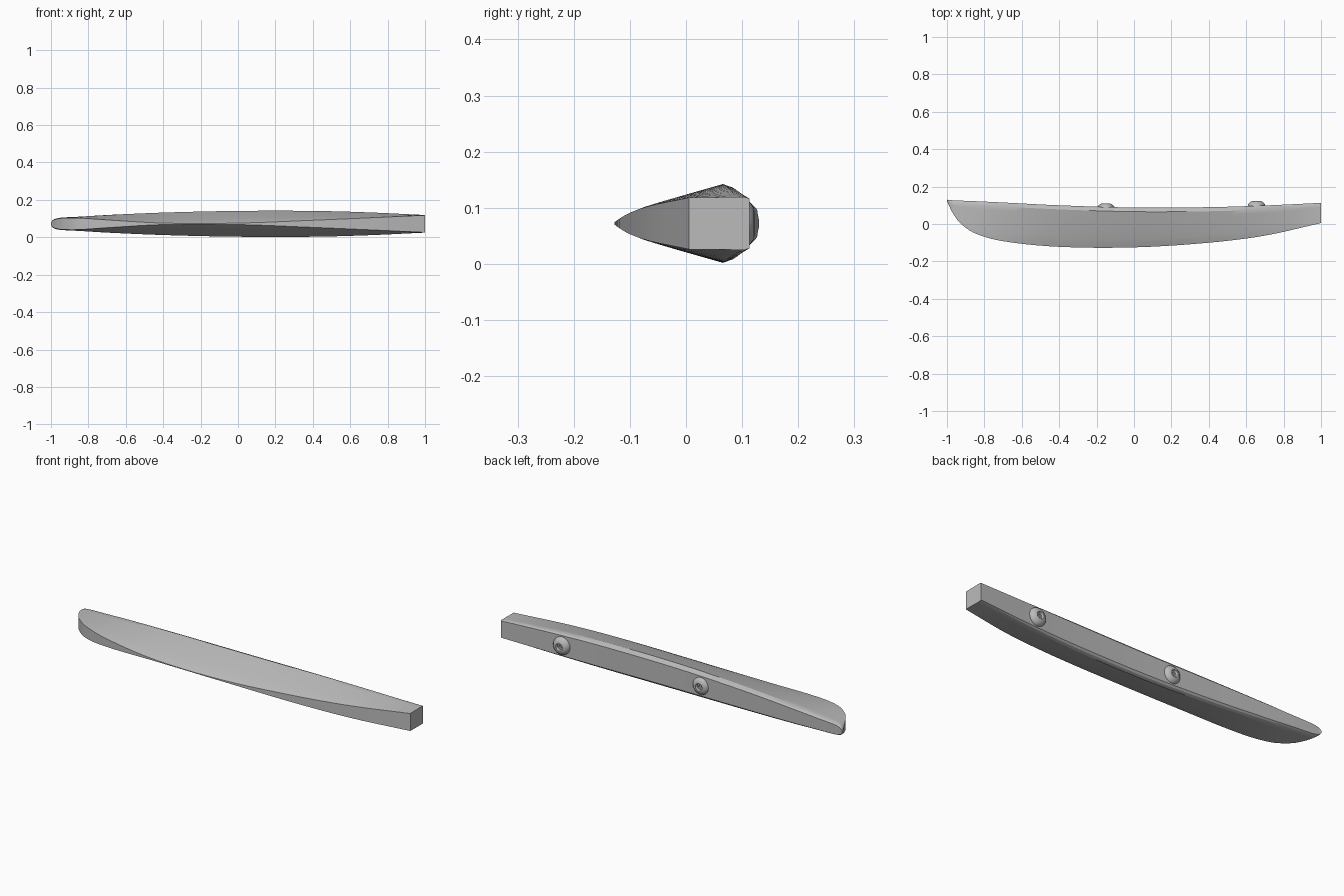
import bpy, bmesh, math
from mathutils import Matrix, Vector

default_cube = bpy.data.objects.get("Cube")
if default_cube:
    bpy.data.objects.remove(default_cube, do_unlink=True)

MIDDLE = 0.072

grey = bpy.data.materials.new("plain_grey")
grey.use_nodes = True
colour = (0.5, 0.5, 0.5, 1)
grey.diffuse_color = colour
grey.node_tree.nodes["Principled BSDF"].inputs["Base Color"].default_value = colour

# Stations along the body: x, front y, back y, half thickness, half height of front flat
STATIONS = [
    (-1.0, 0.12, 0.13, 0.008, 0.007),
    (-0.99, 0.1, 0.128, 0.02, 0.018),
    (-0.97, 0.06, 0.127, 0.029, 0.026),
    (-0.93, 0.005, 0.125, 0.034, 0.031),
    (-0.85, -0.05, 0.122, 0.038, 0.031),
    (-0.7, -0.092, 0.115, 0.047, 0.021),
    (-0.4, -0.122, 0.1, 0.06, 0.004),
    (0.0, -0.125, 0.088, 0.069, 0.004),
    (0.4, -0.1, 0.09, 0.069, 0.019),
    (0.7, -0.062, 0.099, 0.061, 0.032),
    (1.0, 0.005, 0.113, 0.047, 0.046),
]


def smooth_stations(steps):
    """Hermite curve through the stations, evenly stepped in each gap."""
    count = len(STATIONS)

    def slope(i, k):
        a, b = STATIONS[max(i - 1, 0)], STATIONS[min(i + 1, count - 1)]
        return (b[k] - a[k]) / (b[0] - a[0])

    result = []
    for i in range(count - 1):
        a, b = STATIONS[i], STATIONS[i + 1]
        gap = b[0] - a[0]
        for s in range(steps):
            t = s / steps
            row = [a[0] + gap * t]
            for k in range(1, len(a)):
                ease = t * t * (3 - 2 * t)
                row.append(a[k] * (1 - ease) + b[k] * ease
                           + gap * slope(i, k) * t * (1 - t) ** 2
                           - gap * slope(i + 1, k) * t * t * (1 - t))
            result.append(row)
    return result + [list(STATIONS[-1])]


def section(x, front, back, half, flat):
    """Closed teardrop outline: flat front, bulged sides, chamfered flat back."""
    chamfer = min(0.022, (back - front) * 0.3)
    shoulder = back - chamfer
    upper = []
    for i in range(9):
        t = i / 8
        upper.append((front + (shoulder - front) * t,
                      flat + (half - flat) * t ** 0.85))
    edge = 0.78 + 0.16 * max(0, x) ** 2
    upper.append((back - chamfer * 0.35, half * (1 + edge) / 2 + half * 0.03))
    upper.append((back, half * edge))
    outline = upper + [(y, -z) for y, z in reversed(upper)]
    return [Vector((x, y, MIDDLE + z)) for y, z in outline]


def finish(bm, name, angle):
    bmesh.ops.recalc_face_normals(bm, faces=bm.faces[:])
    mesh = bpy.data.meshes.new(name)
    bm.to_mesh(mesh)
    bm.free()
    mesh.materials.append(grey)
    obj = bpy.data.objects.new(name, mesh)
    bpy.context.collection.objects.link(obj)
    bpy.ops.object.select_all(action="DESELECT")
    obj.select_set(True)
    bpy.context.view_layer.objects.active = obj
    bpy.ops.object.shade_smooth_by_angle(angle=math.radians(angle))
    return obj


# Long curved body, lofted through the sections
bm = bmesh.new()
rings = [[bm.verts.new(p) for p in section(*row)] for row in smooth_stations(5)]
for a, b in zip(rings, rings[1:]):
    for i in range(len(a)):
        j = (i + 1) % len(a)
        bm.faces.new((a[i], a[j], b[j], b[i]))
bm.faces.new(rings[0])
bm.faces.new(rings[-1])
finish(bm, "body", 25)


# Round mounting bosses on the back, each with a recessed centre
def boss(name, x, y):
    profile = [(0.047, -0.008), (0.045, 0.003), (0.038, 0.011), (0.028, 0.018),
               (0.019, 0.019), (0.015, 0.009), (0.008, 0.009), (0.007, 0.002), (0, 0.002)]
    bm = bmesh.new()
    points = [bm.verts.new((r, 0, h)) for r, h in profile]
    edges = [bm.edges.new(pair) for pair in zip(points, points[1:])]
    bmesh.ops.spin(bm, geom=points + edges, cent=(0, 0, 0), axis=(0, 0, 1),
                   angle=math.tau, steps=24)
    bmesh.ops.remove_doubles(bm, verts=bm.verts[:], dist=0.0001)
    bm.transform(Matrix.Translation((x, y, MIDDLE))
                 @ Matrix.Rotation(-math.pi / 2, 4, "X"))
    finish(bm, name, 40)


boss("middle_boss", -0.15, 0.09)
boss("end_boss", 0.655, 0.103)
